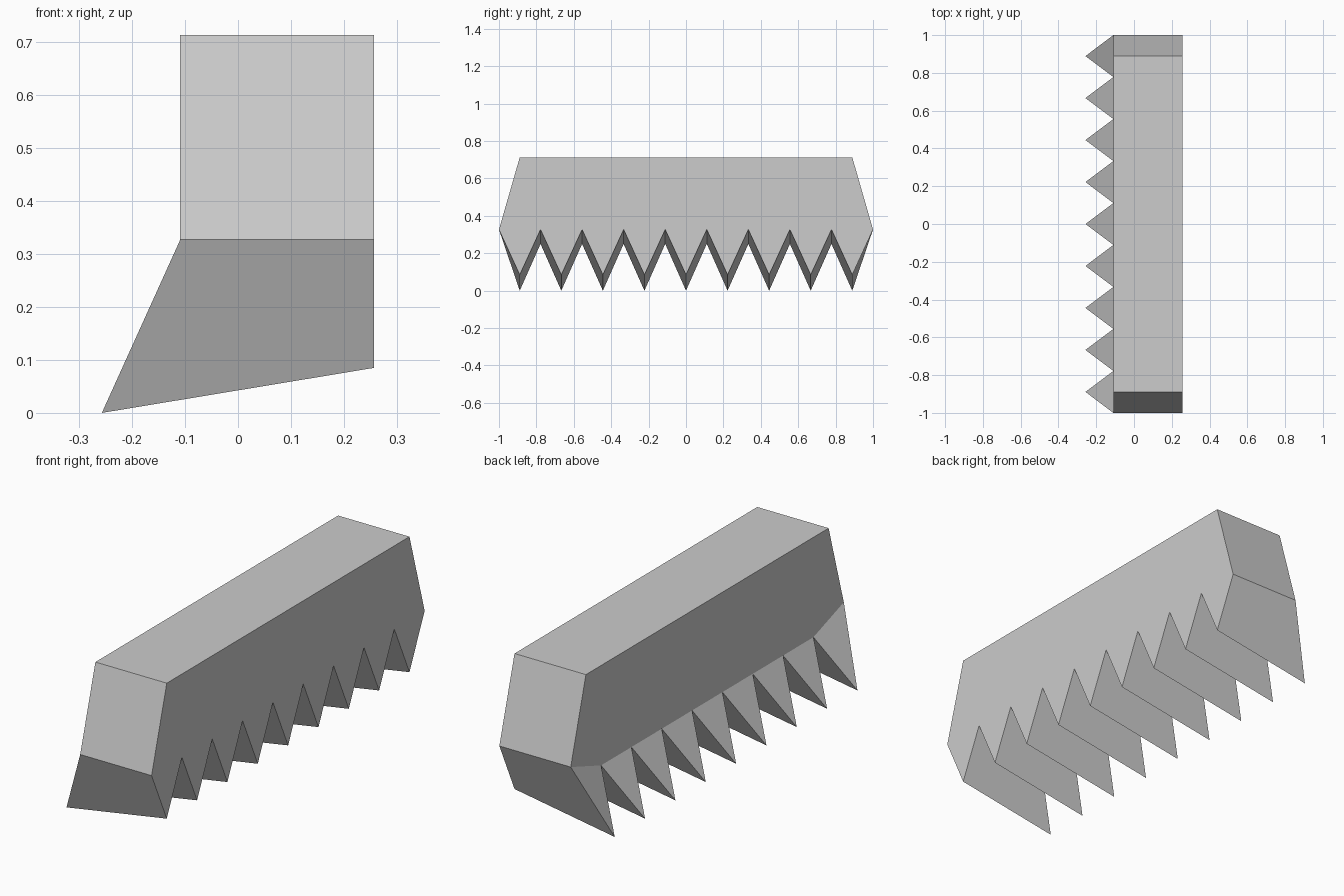
import bpy
import bmesh

default_cube = bpy.data.objects.get("Cube")
if default_cube:
    bpy.data.objects.remove(default_cube, do_unlink=True)

TEETH = 9
PITCH = 2 / TEETH
X_BACK, X_FACE, X_TIP = 0.257, -0.109, -0.257
TOP, SHOULDER = 0.713, 0.327
FACE_VALLEY = 0.25      # notch height on the flared side
BACK_TIP = 0.085        # tooth tip height on the flat side

grey = bpy.data.materials.new("plain grey")
grey.use_nodes = True
colour = (0.604, 0.604, 0.604, 1)
grey.diffuse_color = colour
grey.node_tree.nodes["Principled BSDF"].inputs["Base Color"].default_value = colour

bm = bmesh.new()


def cross_pair(y, face_x, face_z, back_z):
    """One vertex on the flared side and one on the flat side."""
    return bm.verts.new((face_x, y, face_z)), bm.verts.new((X_BACK, y, back_z))


# Chamfered top of the bar
top_y = 1 - PITCH / 2
top_front = cross_pair(-top_y, X_FACE, TOP, TOP)
top_rear = cross_pair(top_y, X_FACE, TOP, TOP)

# Notches between the teeth, with the shoulders at both ends
valleys = []
for i in range(TEETH + 1):
    face_z = SHOULDER if i in (0, TEETH) else FACE_VALLEY
    valleys.append(cross_pair(-1 + i * PITCH, X_FACE, face_z, SHOULDER))

# Slanting tip ridge of every tooth
tips = [cross_pair(-1 + (i + 0.5) * PITCH, X_TIP, 0, BACK_TIP)
        for i in range(TEETH)]


def bridge(a, b):
    bm.faces.new((a[0], a[1], b[1], b[0]))


# Top and sloping ends
bridge(top_front, top_rear)
bridge(valleys[0], top_front)
bridge(top_rear, valleys[-1])

# Tooth flanks and flared tooth fronts
for i, tip in enumerate(tips):
    bridge(tip, valleys[i])
    bridge(valleys[i + 1], tip)
    bm.faces.new((valleys[i][0], valleys[i + 1][0], tip[0]))

# Upright flared-side wall
bm.faces.new([top_front[0]] + [v[0] for v in valleys] + [top_rear[0]])

# Flat side wall with the saw-tooth edge
zigzag = [valleys[0][1]]
for tip, valley in zip(tips, valleys[1:]):
    zigzag += [tip[1], valley[1]]
bm.faces.new([top_front[1]] + zigzag + [top_rear[1]])

bmesh.ops.triangulate(bm, faces=[f for f in bm.faces if len(f.verts) > 4])
bmesh.ops.recalc_face_normals(bm, faces=bm.faces)

mesh = bpy.data.meshes.new("toothed_bar")
bm.to_mesh(mesh)
bm.free()
mesh.materials.append(grey)
bar = bpy.data.objects.new("toothed_bar", mesh)
bpy.context.collection.objects.link(bar)
